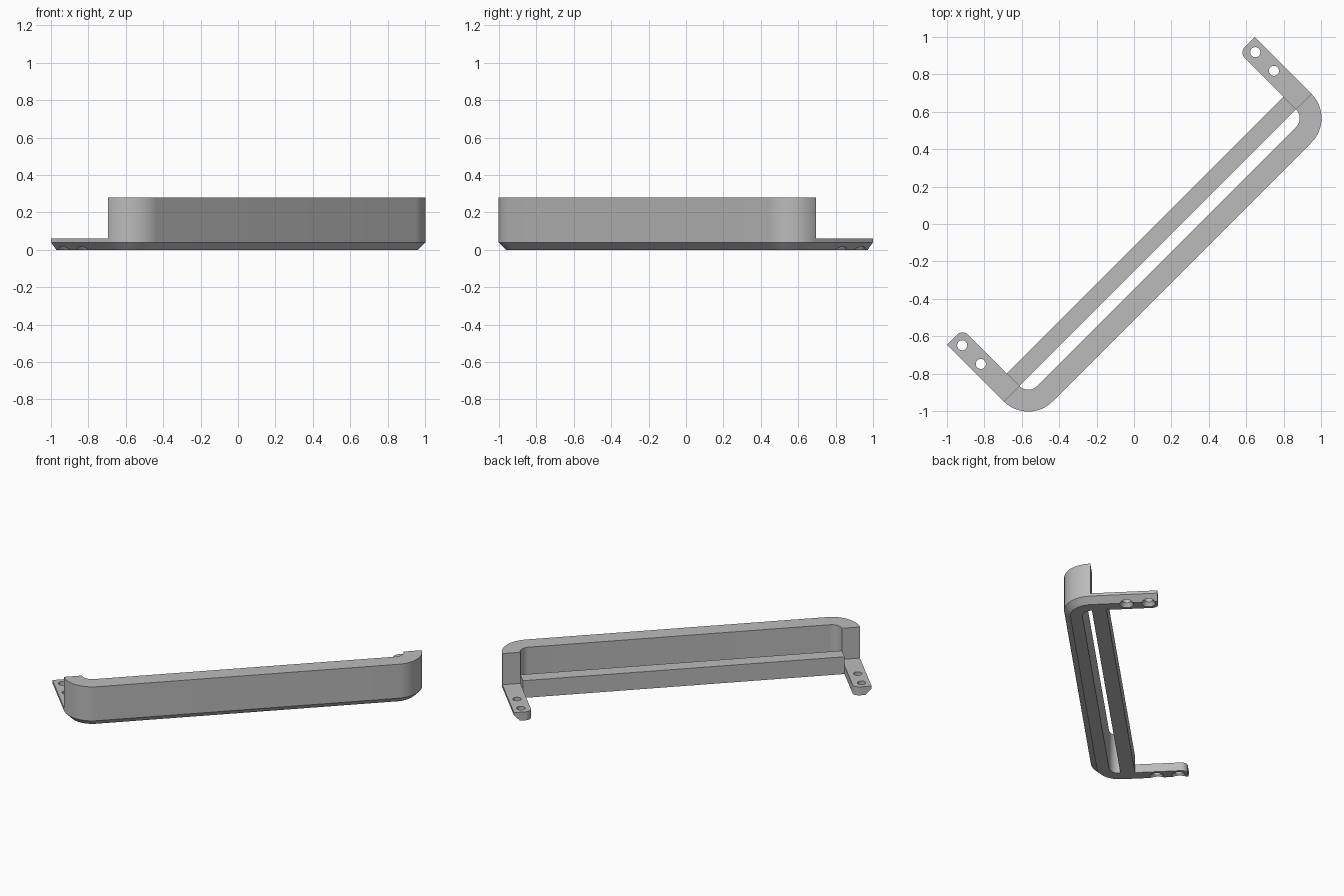
import bpy, bmesh, math
from mathutils import Matrix

if "Cube" in bpy.data.objects:
    bpy.data.objects.remove(bpy.data.objects["Cube"])

U_OUT, U_IN = 1.163, 1.046        # outer and inner half-length of the frame
V_TIP, V_END = 0.251, -0.179      # tab tip, end of the tall wall
R_OUT, R_IN = 0.184, 0.067        # corner radii
H_WALL, H_TAB, H_BAR = 0.28, 0.06, 0.122
CHAMFER, TIP_R = 0.04, 0.042
TURN = Matrix.Rotation(math.radians(45), 4, 'Z')

grey = bpy.data.materials.new("light_grey")
grey.diffuse_color = (0.5, 0.5, 0.5, 1)
grey.use_nodes = True
grey.node_tree.nodes["Principled BSDF"].inputs["Base Color"].default_value = grey.diffuse_color


def finish(name, bm):
    bmesh.ops.recalc_face_normals(bm, faces=bm.faces)
    bm.transform(TURN)
    me = bpy.data.meshes.new(name)
    bm.to_mesh(me)
    bm.free()
    me.materials.append(grey)
    ob = bpy.data.objects.new(name, me)
    bpy.context.collection.objects.link(ob)
    return ob


# Stations of the right half: outer point, inner point, outward direction, height
half = []
for i in range(9):                # tab with rounded inner tip corner
    a = math.pi / 2 * (1 - i / 8)
    v = V_TIP - TIP_R + TIP_R * math.sin(a)
    half.append(((U_OUT, v), (U_IN + TIP_R * (1 - math.cos(a)), v), (1, 0), H_TAB))
half.append(((U_OUT, V_END), (U_IN, V_END), (1, 0), H_TAB))
cu = U_OUT - R_OUT
for i in range(17):               # rounded corner of the tall wall
    a = -math.pi / 2 * i / 16
    c, s = math.cos(a), math.sin(a)
    half.append(((cu + R_OUT * c, V_END + R_OUT * s),
                 (cu + R_IN * c, V_END + R_IN * s), (c, s), H_WALL))


def flip(p):
    return (-p[0], p[1])


stations = half + [(flip(o), flip(i), flip(d), h) for o, i, d, h in reversed(half)]

# Frame: tabs and wall swept as one body with a chamfered lower outer edge
bm = bmesh.new()
rings = []
for o, i, d, h in stations:
    low = (o[0] - CHAMFER * d[0], o[1] - CHAMFER * d[1])
    profile = [(i, 0), (low, 0), (o, CHAMFER), (o, H_TAB), (o, h), (i, h), (i, H_TAB)]
    rings.append([bm.verts.new((p[0], p[1], z)) for p, z in profile])
for a, b in zip(rings, rings[1:]):
    for k in range(7):
        n = (k + 1) % 7
        bm.faces.new((a[k], a[n], b[n], b[k]))
bm.faces.new(rings[0])
bm.faces.new(rings[-1])
bmesh.ops.remove_doubles(bm, verts=bm.verts, dist=1e-5)
bmesh.ops.dissolve_degenerate(bm, edges=bm.edges, dist=1e-5)
frame = finish("handle_frame", bm)

# Screw holes, countersunk from below
bm = bmesh.new()
for side in (-1, 1):
    for v in (0.191, 0.05):
        prof = [(0.06, -0.02), (0.027, 0.025), (0.027, 0.1)]
        loops = []
        for r, z in prof:
            loops.append([bm.verts.new((side * 1.108 + r * math.cos(t * math.pi / 16),
                                        v + r * math.sin(t * math.pi / 16), z))
                          for t in range(32)])
        for a, b in zip(loops, loops[1:]):
            for k in range(32):
                n = (k + 1) % 32
                bm.faces.new((a[k], a[n], b[n], b[k]))
        bm.faces.new(loops[0])
        bm.faces.new(loops[-1])
cutter = finish("hole_cutter", bm)
cutter.hide_render = True

mod = frame.modifiers.new("holes", 'BOOLEAN')
mod.operation = 'DIFFERENCE'
mod.solver = 'EXACT'
mod.object = cutter
bpy.context.view_layer.objects.active = frame
frame.select_set(True)
bpy.ops.object.modifier_apply(modifier=mod.name)
bpy.data.objects.remove(cutter)
bpy.ops.object.shade_smooth_by_angle(angle=math.radians(25))

# Rear bar bridging the two tabs
bm = bmesh.new()
bmesh.ops.create_cube(bm, size=1)
v0, v1 = V_END, -0.085
for v in bm.verts:
    v.co = (v.co.x * 2 * U_IN, (v0 + v1) / 2 + v.co.y * (v1 - v0), (v.co.z + 0.5) * H_BAR)
finish("rear_bar", bm)
